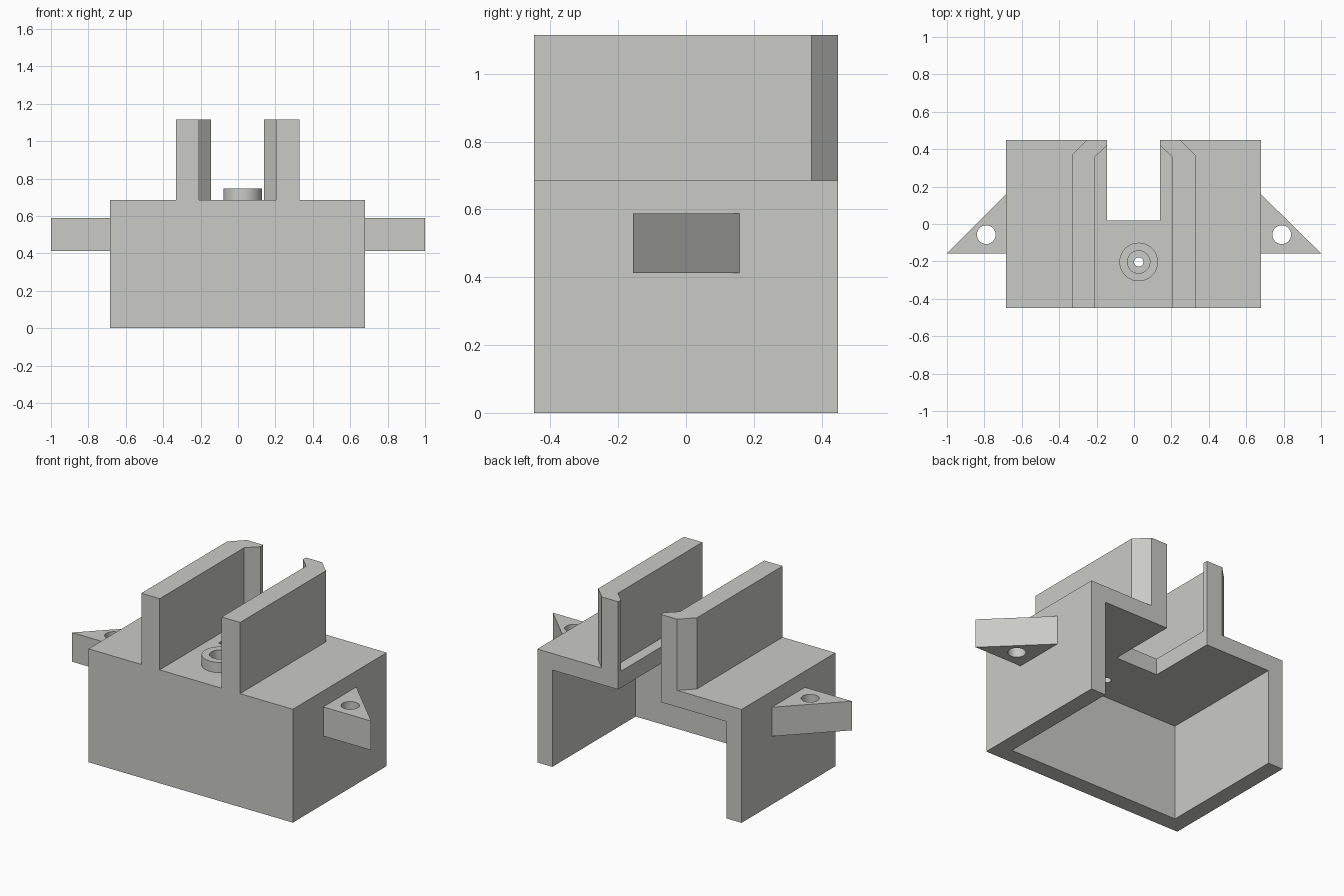
import bpy, bmesh, math

if "Cube" in bpy.data.objects:
    bpy.data.objects.remove(bpy.data.objects["Cube"])

grey = bpy.data.materials.new("warm grey plastic")
grey.diffuse_color = (0.59, 0.59, 0.56, 1)
grey.use_nodes = True
grey.node_tree.nodes["Principled BSDF"].inputs["Base Color"].default_value = grey.diffuse_color

CX = -0.0025           # middle of the housing
TOP = 0.685            # housing height
WALL = 0.10


def prism(name, outline, z0, z1):
    """Extrude an xy outline from z0 to z1."""
    bm = bmesh.new()
    face = bm.faces.new([bm.verts.new((x, y, z0)) for x, y in outline])
    ext = bmesh.ops.extrude_face_region(bm, geom=[face])
    for v in ext["geom"]:
        if isinstance(v, bmesh.types.BMVert):
            v.co.z = z1
    bmesh.ops.recalc_face_normals(bm, faces=bm.faces)
    mesh = bpy.data.meshes.new(name)
    bm.to_mesh(mesh)
    bm.free()
    mesh.materials.append(grey)
    obj = bpy.data.objects.new(name, mesh)
    bpy.context.collection.objects.link(obj)
    return obj


def rect(x0, x1, y0, y1):
    return [(x0, y0), (x1, y0), (x1, y1), (x0, y1)]


def circle(x, y, r, n=48):
    return [(x + r * math.cos(2 * math.pi * i / n),
             y + r * math.sin(2 * math.pi * i / n)) for i in range(n)]


def cut(obj, outline, z0, z1):
    """Subtract a prism from an object and drop the cutter."""
    cutter = prism("cutter", outline, z0, z1)
    cutter.hide_render = True
    mod = obj.modifiers.new("cut", "BOOLEAN")
    mod.operation = "DIFFERENCE"
    mod.solver = "EXACT"
    mod.object = cutter
    bpy.ops.object.select_all(action="DESELECT")
    bpy.context.view_layer.objects.active = obj
    obj.select_set(True)
    bpy.ops.object.modifier_apply(modifier=mod.name)
    bpy.data.objects.remove(cutter)


def smooth(obj):
    bpy.ops.object.select_all(action="DESELECT")
    bpy.context.view_layer.objects.active = obj
    obj.select_set(True)
    bpy.ops.object.shade_smooth_by_angle(angle=math.radians(30))


# Housing: open underneath and at the back, with a slot in its roof
housing = prism("housing", rect(-0.6825 + CX, 0.6825 + CX, -0.448, 0.448), 0, TOP)
cut(housing, rect(-0.6825 + WALL + CX, 0.6825 - WALL + CX, -0.448 + WALL, 0.6),
    -0.1, TOP - WALL)
cut(housing, rect(-0.1425 + CX, 0.1425 + CX, 0.02, 0.6), 0.4, 0.9)

# Boss with a wide bore, and a small hole on through the roof
BX, BY = 0.025, -0.203
boss = prism("boss", circle(BX, BY, 0.103), TOP, 0.747)
cut(boss, circle(BX, BY, 0.06), 0.6, 0.8)
cut(housing, circle(BX, BY, 0.025), 0.5, 0.8)
smooth(boss)
smooth(housing)

# Guide rails with a chamfered, inward hooked back end; ears with screw holes
rail = [(0.33, -0.448), (0.33, 0.37), (0.252, 0.448), (0.1425, 0.448),
        (0.1425, 0.42), (0.207, 0.358), (0.207, -0.448)]
for side, s in (("left", -1), ("right", 1)):
    prism(side + "_rail", [(s * x + CX, y) for x, y in rail], TOP, 1.115)
    root = s * 0.6825 + CX
    ear = prism(side + "_ear", [(root, -0.157), (s, -0.157), (root, 0.158)],
                0.412, 0.588)
    cut(ear, circle(s * 0.79, -0.057, 0.05), 0.3, 0.7)
    smooth(ear)
